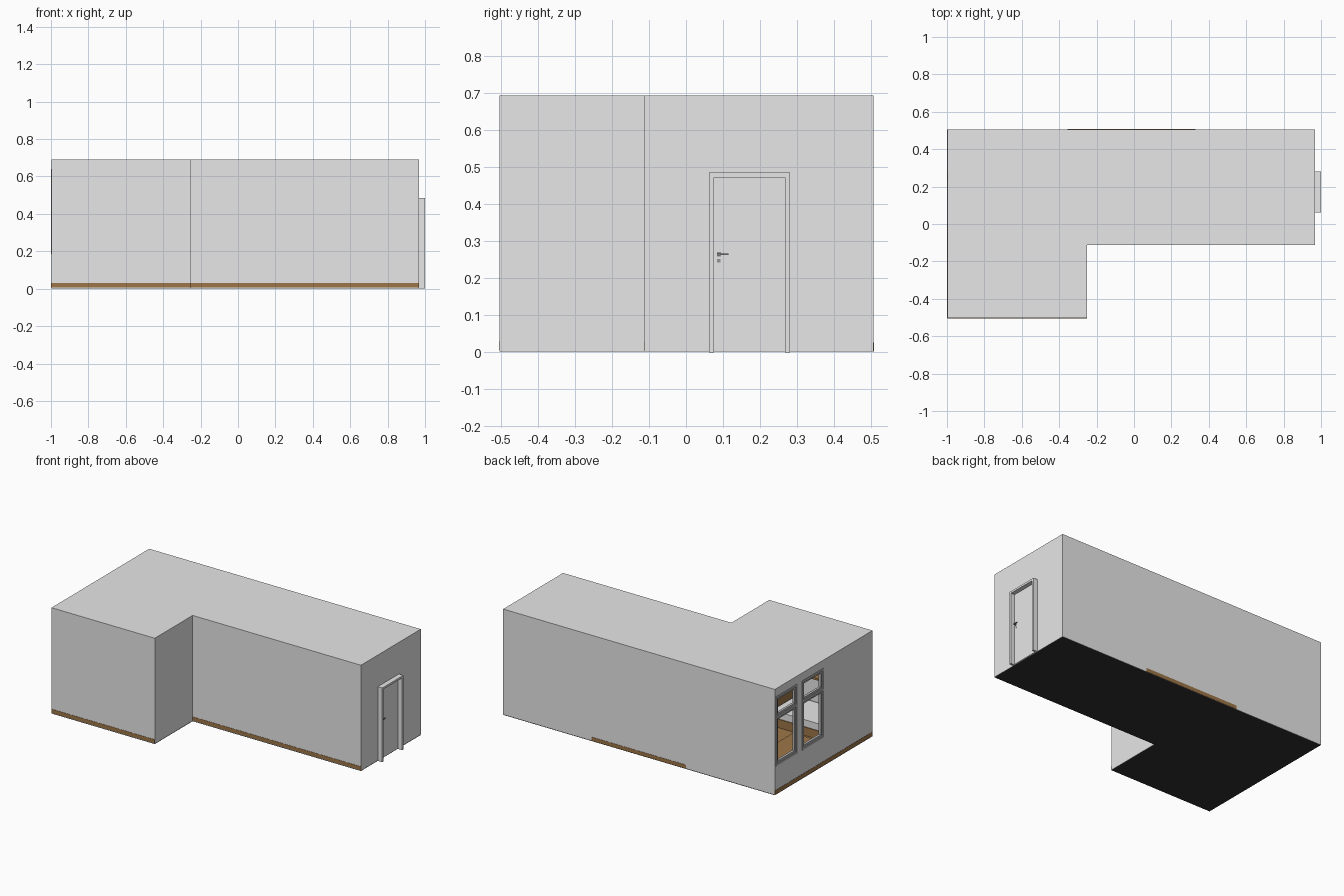
import bpy, bmesh, math
from mathutils import Vector

if "Cube" in bpy.data.objects:
    bpy.data.objects.remove(bpy.data.objects["Cube"])


def material(name, r, g, b):
    m = bpy.data.materials.new(name)
    m.diffuse_color = (r, g, b, 1)
    m.use_nodes = True
    m.node_tree.nodes["Principled BSDF"].inputs["Base Color"].default_value = m.diffuse_color
    return m


WALL = material("wall_grey", 0.8, 0.8, 0.8)
WOOD = material("wood_brown", 0.34, 0.18, 0.065)
BLACK = material("underside_black", 0.03, 0.03, 0.03)
DARK = material("dark_grey", 0.07, 0.075, 0.08)
STEEL = material("handle_grey", 0.3, 0.3, 0.3)
FRAME = material("window_grey", 0.5, 0.5, 0.5)
WHITE = material("linen_white", 0.85, 0.85, 0.85)


def finish(name, bm, mat):
    bmesh.ops.recalc_face_normals(bm, faces=bm.faces)
    me = bpy.data.meshes.new(name)
    bm.to_mesh(me)
    bm.free()
    me.materials.append(mat)
    ob = bpy.data.objects.new(name, me)
    bpy.context.collection.objects.link(ob)
    return ob


def prism(name, pts, z0, z1, mat):
    bm = bmesh.new()
    f = bm.faces.new([bm.verts.new((x, y, z0)) for x, y in pts])
    if z1 > z0:
        r = bmesh.ops.extrude_face_region(bm, geom=[f])
        vs = [v for v in r["geom"] if isinstance(v, bmesh.types.BMVert)]
        bmesh.ops.translate(bm, verts=vs, vec=(0, 0, z1 - z0))
    return finish(name, bm, mat)


def box(name, x0, x1, y0, y1, z0, z1, mat):
    return prism(name, [(x0, y0), (x1, y0), (x1, y1), (x0, y1)], z0, z1, mat)


def outline(d=0.0):
    # L-shaped floor plan, inset by d
    x0, x1, xn = -0.997 + d, 0.968 - d, -0.25 - d
    y0, yn, y1 = -0.503 + d, -0.112 + d, 0.506 - d
    return [(x0, y0), (xn, y0), (xn, yn), (x1, yn), (x1, y1), (x0, y1)]


# Hollow room shell with two window openings
H = 0.692
WINDOWS = [(0.0, 0.225), (0.272, 0.497)]
WZ0, WZ1 = 0.185, 0.64
shell = prism("room_shell", outline(), 0.002, H, WALL)
cutters = [prism("cut_inside", outline(0.012), 0.01, H - 0.012, WALL)]
for a, b in WINDOWS:
    cutters.append(box("cut_window", -1.1, -0.95, a + 0.005, b - 0.005,
                       WZ0 + 0.005, WZ1 - 0.005, WALL))
for c in cutters:
    c.hide_render = True
    m = shell.modifiers.new("cut", "BOOLEAN")
    m.operation, m.object, m.solver = "DIFFERENCE", c, "EXACT"
bpy.context.view_layer.update()
dg = bpy.context.evaluated_depsgraph_get()
mesh = bpy.data.meshes.new_from_object(shell.evaluated_get(dg))
shell.modifiers.clear()
shell.data = mesh
for c in cutters:
    bpy.data.objects.remove(c)

# Black underside and wooden floor
prism("underside", outline(), 0.0, 0.0, BLACK)
prism("wood_floor", outline(0.011), 0.009, 0.03, WOOD)

# Skirting strips showing on the outside
box("skirting_front_left", -0.997, -0.25, -0.5045, -0.5, 0.006, 0.03, WOOD)
box("skirting_front_right", -0.25, 0.968, -0.1135, -0.11, 0.006, 0.03, WOOD)
box("skirting_back", -0.355, 0.33, 0.502, 0.5075, 0.002, 0.027, WOOD)
box("skirting_left", -0.9985, -0.994, -0.503, 0.506, 0.005, 0.03, WOOD)


def rect_frame(name, x0, x1, a, b, z0, z1, w, mat, sill=True):
    box(name + "_side_1", x0, x1, a, a + w, z0, z1, mat)
    box(name + "_side_2", x0, x1, b - w, b, z0, z1, mat)
    box(name + "_head", x0, x1, a + w, b - w, z1 - w, z1, mat)
    if sill:
        box(name + "_sill", x0, x1, a + w, b - w, z0, z0 + w, mat)


# Windows: outer frame, then an upper and a lower sash
for i, (a, b) in enumerate(WINDOWS):
    n = f"window_{i + 1}"
    rect_frame(n + "_frame", -1.0, -0.975, a, b, WZ0, WZ1, 0.014, FRAME)
    box(n + "_transom", -1.0, -0.975, a + 0.014, b - 0.014, 0.495, 0.51, FRAME)
    for part, z0, z1 in (("lower", WZ0 + 0.014, 0.495), ("upper", 0.51, WZ1 - 0.014)):
        rect_frame(f"{n}_{part}_sash", -0.994, -0.978, a + 0.014, b - 0.014,
                   z0, z1, 0.012, FRAME)

# Door, frame and handles
rect_frame("door_frame", 0.95, 1.0, 0.062, 0.28, 0.0, 0.485, 0.013, WALL, sill=False)
box("door_panel", 0.953, 0.972, 0.075, 0.267, 0.004, 0.472, WALL)
for side, s, face in (("outer", 1, 0.972), ("inner", -1, 0.953)):
    def span(d0, d1):
        return sorted((face + s * d0, face + s * d1))
    box(side + "_handle_stem", *span(0, 0.016), 0.085, 0.091, 0.261, 0.268, STEEL)
    box(side + "_handle_lever", *span(0.012, 0.018), 0.085, 0.114, 0.262, 0.267, STEEL)
    box(side + "_handle_plate", *span(0, 0.002), 0.083, 0.094, 0.258, 0.271, STEEL)
    box(side + "_lock_plate", *span(0, 0.002), 0.084, 0.093, 0.242, 0.252, STEEL)


def table(name, x0, x1, y0, y1, top, mat):
    box(name + "_top", x0, x1, y0, y1, top - 0.012, top, mat)
    for i, x in enumerate((x0, x1 - 0.014)):
        for j, y in enumerate((y0, y1 - 0.014)):
            box(f"{name}_leg_{i}{j}", x, x + 0.014, y, y + 0.014, 0.03, top - 0.012, mat)


# Desk by the windows with a dark chair
table("desk", -0.97, -0.83, 0.08, 0.46, 0.2, WOOD)
table("chair", -0.81, -0.7, 0.14, 0.25, 0.135, DARK)
box("chair_back", -0.712, -0.7, 0.14, 0.25, 0.135, 0.26, DARK)

# Bed in the front alcove with a wooden headboard
box("bed_base", -0.92, -0.45, -0.48, -0.23, 0.03, 0.085, WOOD)
box("bed_mattress", -0.91, -0.46, -0.475, -0.235, 0.085, 0.13, WHITE)
box("bed_headboard", -0.45, -0.435, -0.485, -0.225, 0.03, 0.2, WOOD)

# Shelves on the front wall
for k in range(2):
    box(f"wall_shelf_{k + 1}", -0.85, -0.5, -0.49, -0.43, 0.3 + 0.1 * k, 0.312 + 0.1 * k, WOOD)

# Low cabinet along the back wall
box("back_cabinet", -0.35, 0.325, 0.4, 0.493, 0.03, 0.2, WOOD)
